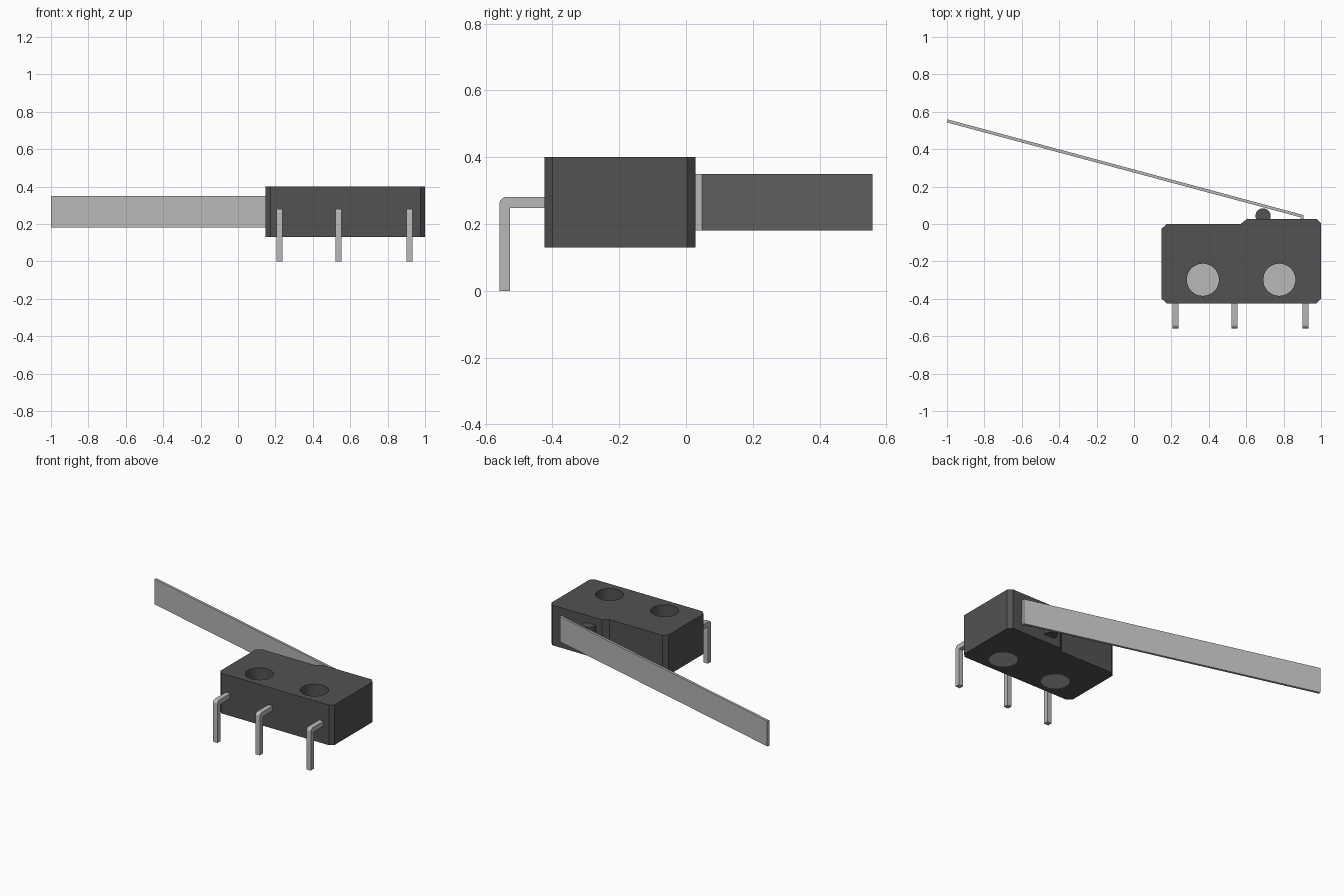
import bpy, bmesh, math

if "Cube" in bpy.data.objects:
    bpy.data.objects.remove(bpy.data.objects["Cube"], do_unlink=True)


def material(name, value):
    m = bpy.data.materials.new(name)
    m.use_nodes = True
    colour = (value, value, value, 1)
    m.diffuse_color = colour
    m.node_tree.nodes["Principled BSDF"].inputs["Base Color"].default_value = colour
    return m


PLASTIC = material("dark plastic", 0.085)
METAL = material("grey metal", 0.48)


def prism(name, profile, axis, low, high, mat):
    """Extrude a closed 2D profile: (x, y) along z, or (y, z) along x."""
    bm = bmesh.new()
    place = (lambda a, b: (a, b, low)) if axis == "z" else (lambda a, b: (low, a, b))
    face = bm.faces.new([bm.verts.new(place(a, b)) for a, b in profile])
    new = bmesh.ops.extrude_face_region(bm, geom=[face])["geom"]
    d = high - low
    bmesh.ops.translate(bm, vec=(0, 0, d) if axis == "z" else (d, 0, 0),
                        verts=[g for g in new if isinstance(g, bmesh.types.BMVert)])
    bmesh.ops.recalc_face_normals(bm, faces=bm.faces)
    mesh = bpy.data.meshes.new(name)
    bm.to_mesh(mesh)
    bm.free()
    obj = bpy.data.objects.new(name, mesh)
    bpy.context.collection.objects.link(obj)
    mesh.materials.append(mat)
    return obj


def circle(cx, cy, r, n=48):
    return [(cx + r * math.cos(2 * math.pi * i / n),
             cy + r * math.sin(2 * math.pi * i / n)) for i in range(n)]


def activate(obj):
    bpy.ops.object.select_all(action="DESELECT")
    obj.select_set(True)
    bpy.context.view_layer.objects.active = obj


def smooth(obj):
    activate(obj)
    bpy.ops.object.shade_smooth_by_angle(angle=math.radians(30))


# Housing with chamfered corners and a raised step at the back
BOTTOM, TOP = 0.13, 0.40
housing = prism("housing", [
    (0.175, -0.424), (0.975, -0.424), (1.0, -0.40), (1.0, 0.003), (0.975, 0.028),
    (0.605, 0.028), (0.57, 0.0), (0.175, 0.0), (0.148, -0.025), (0.148, -0.40)],
    "z", BOTTOM, TOP, PLASTIC)

# Mounting holes, each closed by a thin metal disc at the underside
for side, x in (("right", 0.368), ("left", 0.777)):
    outline = circle(x, -0.298, 0.086)
    cutter = prism("hole_cutter", outline, "z", 0.0, 0.6, PLASTIC)
    cutter.hide_render = True
    mod = housing.modifiers.new("hole", "BOOLEAN")
    mod.operation, mod.solver, mod.object = "DIFFERENCE", "EXACT", cutter
    activate(housing)
    bpy.ops.object.modifier_apply(modifier=mod.name)
    bpy.data.objects.remove(cutter, do_unlink=True)
    prism("hole_disc_" + side, outline, "z", BOTTOM, BOTTOM + 0.004, METAL)
smooth(housing)

# Round plunger under the lever
smooth(prism("plunger", circle(0.69, 0.043, 0.041, 32), "z", 0.18, 0.35, PLASTIC))

# Long slanted lever with a short tab bent into the housing
prism("lever", [(0.905, 0.0), (0.905, 0.048), (-0.996, 0.559), (-1.0, 0.543),
                (0.89, 0.036), (0.89, 0.0)], "z", 0.18, 0.35, METAL)

# Three bent terminals with a rounded outer elbow
R = 0.022
elbow = [(-0.559 + R - R * math.sin(a), 0.281 - R + R * math.cos(a))
         for a in (math.radians(15 * i) for i in range(7))]
terminal = [(-0.40, 0.281)] + elbow + [(-0.559, 0.0), (-0.527, 0.0),
                                       (-0.527, 0.248), (-0.40, 0.248)]
for side, x in (("right", 0.222), ("middle", 0.537), ("left", 0.917)):
    smooth(prism("terminal_" + side, terminal, "x", x - 0.0165, x + 0.0165, METAL))
